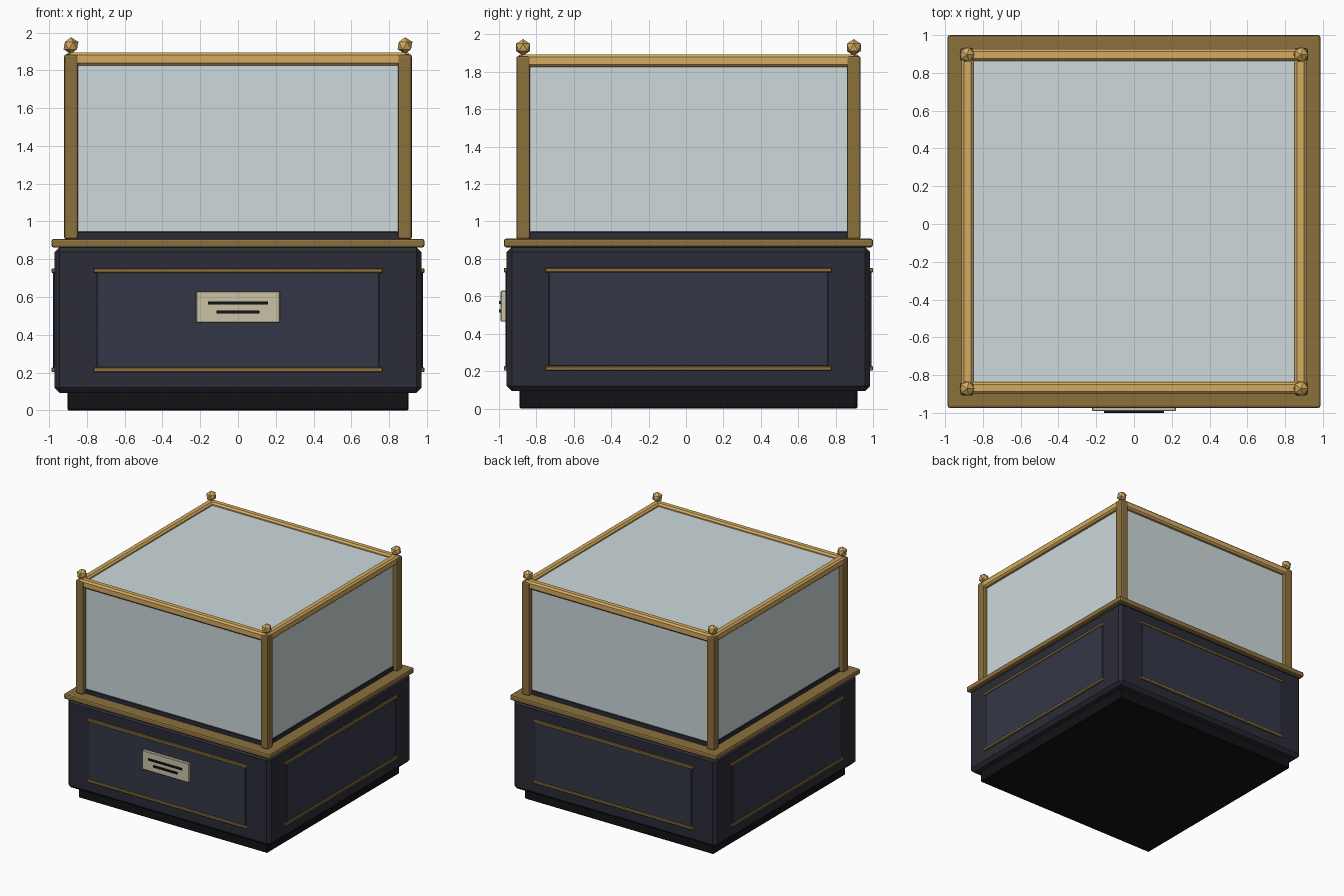
import bpy
from math import pi
from mathutils import Matrix, Vector

if "Cube" in bpy.data.objects:
    bpy.data.objects.remove(bpy.data.objects["Cube"])

CY = 0.013  # case centre in y; the label plate takes up the rest at the front


def material(name, rgb):
    m = bpy.data.materials.new(name)
    m.diffuse_color = (*rgb, 1)
    m.use_nodes = True
    m.node_tree.nodes["Principled BSDF"].inputs["Base Color"].default_value = m.diffuse_color
    return m


NAVY = material("navy", (0.024, 0.025, 0.038))
PANEL = material("panel_navy", (0.034, 0.038, 0.062))
BLACK = material("black", (0.006, 0.006, 0.008))
BRASS = material("aged_brass", (0.26, 0.165, 0.048))
GOLD = material("bright_brass", (0.66, 0.41, 0.12))
GLASS = material("glass", (0.61, 0.69, 0.71))
IVORY = material("ivory", (0.60, 0.54, 0.38))


def box(name, lo, hi, mat, bevel=0.0, segments=1, turn=0):
    """Box between two corners (relative to the case centre), turned about the case axis."""
    lo, hi = Vector(lo), Vector(hi)
    bpy.ops.mesh.primitive_cube_add(size=1)
    ob = bpy.context.object
    ob.name = name
    ob.data.transform(Matrix.Translation((lo + hi) / 2) @ Matrix.Diagonal((*(hi - lo), 1)))
    ob.data.transform(Matrix.Rotation(turn * pi / 2, 4, 'Z'))
    ob.location.y = CY
    ob.data.materials.append(mat)
    if bevel:
        b = ob.modifiers.new("bevel", 'BEVEL')
        b.width, b.segments = bevel, segments
    return ob


def slab(name, half, z0, z1, mat, bevel=0.0, segments=1):
    return box(name, (-half, -half, z0), (half, half, z1), mat, bevel, segments)


# Base
slab("plinth", 0.903, 0, 0.11, BLACK, 0.006)
slab("cabinet_body", 0.972, 0.093, 0.865, NAVY, 0.028)
slab("ledge", 0.987, 0.862, 0.908, BRASS, 0.012, 2)
slab("display_deck", 0.885, 0.90, 0.95, NAVY, 0.008)

# Four matching sides: panel, mouldings, glass, top rail, post and finial
for i, side in enumerate(("front", "right", "back", "left")):
    box(side + "_panel", (-0.747, -0.979, 0.225), (0.747, -0.95, 0.735), PANEL, 0.004, turn=i)
    for label, z in (("lower", 0.215), ("upper", 0.740)):
        box(f"{side}_{label}_moulding", (-0.766, -0.987, z - 0.012),
            (0.766, -0.955, z + 0.012), BRASS, 0.004, turn=i)
    box(side + "_glass", (-0.87, -0.88, 0.945), (0.87, -0.865, 1.85), GLASS, turn=i)
    box(side + "_top_rail", (-0.90, -0.914, 1.825), (0.90, -0.85, 1.894), GOLD, 0.014, turn=i)
    box(side + "_corner_post", (-0.92, -0.92, 0.905), (-0.847, -0.847, 1.885),
        BRASS, 0.012, 2, turn=i)
    sx, sy = ((-1, -1), (1, -1), (1, 1), (-1, 1))[i]
    bpy.ops.mesh.primitive_ico_sphere_add(subdivisions=1, radius=0.044,
                                          location=(sx * 0.884, CY + sy * 0.884, 1.931))
    bpy.context.object.name = side + "_finial"
    bpy.context.object.data.materials.append(GOLD)
slab("top_glass", 0.87, 1.855, 1.87, GLASS)

# Blank label plate with two dark bars
box("label_plate", (-0.222, -1.004, 0.465), (0.222, -0.97, 0.63), IVORY, 0.004)
box("label_upper_bar", (-0.16, -1.013, 0.560), (0.16, -1.0, 0.576), BLACK)
box("label_lower_bar", (-0.113, -1.013, 0.513), (0.113, -1.0, 0.529), BLACK)
